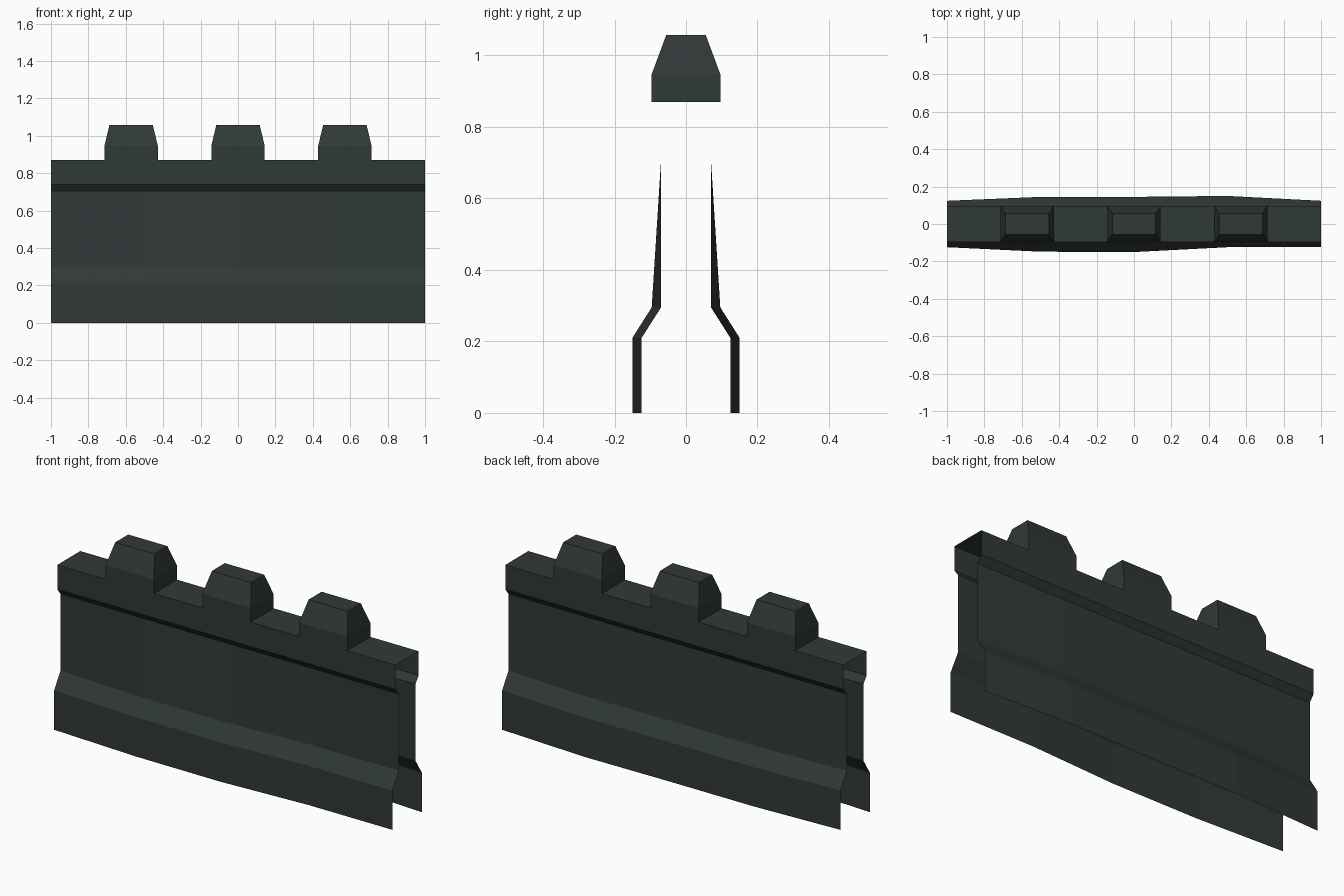
import bpy, bmesh

if "Cube" in bpy.data.objects:
    bpy.data.objects.remove(bpy.data.objects["Cube"])

stone = bpy.data.materials.new("dark slate")
stone.diffuse_color = (0.030, 0.041, 0.038, 1.0)
stone.use_nodes = True
stone.node_tree.nodes["Principled BSDF"].inputs["Base Color"].default_value = stone.diffuse_color


def make_object(name, bm):
    mesh = bpy.data.meshes.new(name)
    bm.to_mesh(mesh)
    bm.free()
    mesh.materials.append(stone)
    obj = bpy.data.objects.new(name, mesh)
    bpy.context.collection.objects.link(obj)
    return obj


# Wall shell: open-ended profile (half depth, height, share of the bulge)
half = [(0.124, 0.0, 1), (0.124, 0.21, 1), (0.07, 0.295, 1),
        (0.07, 0.705, 0), (0.097, 0.74, 0), (0.097, 0.87, 0)]
profile = [(-d, z, b) for d, z, b in half] + [(d, z, b) for d, z, b in reversed(half)]

# Stations along the wall: x, front bulge, back bulge
stations = [(-1.0, 0.0, 0.0), (-0.5, 0.024, 0.021), (0.0, 0.026, 0.021),
            (0.5, 0.0, 0.026), (1.0, 0.0, 0.0)]

bm = bmesh.new()
rows = []
for x, front, back in stations:
    rows.append([bm.verts.new((x, y + b * (-front if y < 0 else back), z))
                 for y, z, b in profile])
for a, c in zip(rows, rows[1:]):
    for i in range(len(profile) - 1):
        bm.faces.new((a[i], c[i], c[i + 1], a[i + 1]))
make_object("wall", bm)


# Merlons: straight block with a tapered cap, open underneath
def merlon(name, cx):
    bm = bmesh.new()
    rings = []
    for hx, hy, z in [(0.143, 0.097, 0.87), (0.143, 0.097, 0.945), (0.116, 0.055, 1.058)]:
        rings.append([bm.verts.new((cx + sx * hx, sy * hy, z))
                      for sx, sy in ((-1, -1), (1, -1), (1, 1), (-1, 1))])
    for lo, hi in zip(rings, rings[1:]):
        for i in range(4):
            k = (i + 1) % 4
            bm.faces.new((lo[i], lo[k], hi[k], hi[i]))
    bm.faces.new(rings[-1])
    make_object(name, bm)


for name, cx in (("merlon_left", -4 / 7), ("merlon_middle", 0.0), ("merlon_right", 4 / 7)):
    merlon(name, cx)
